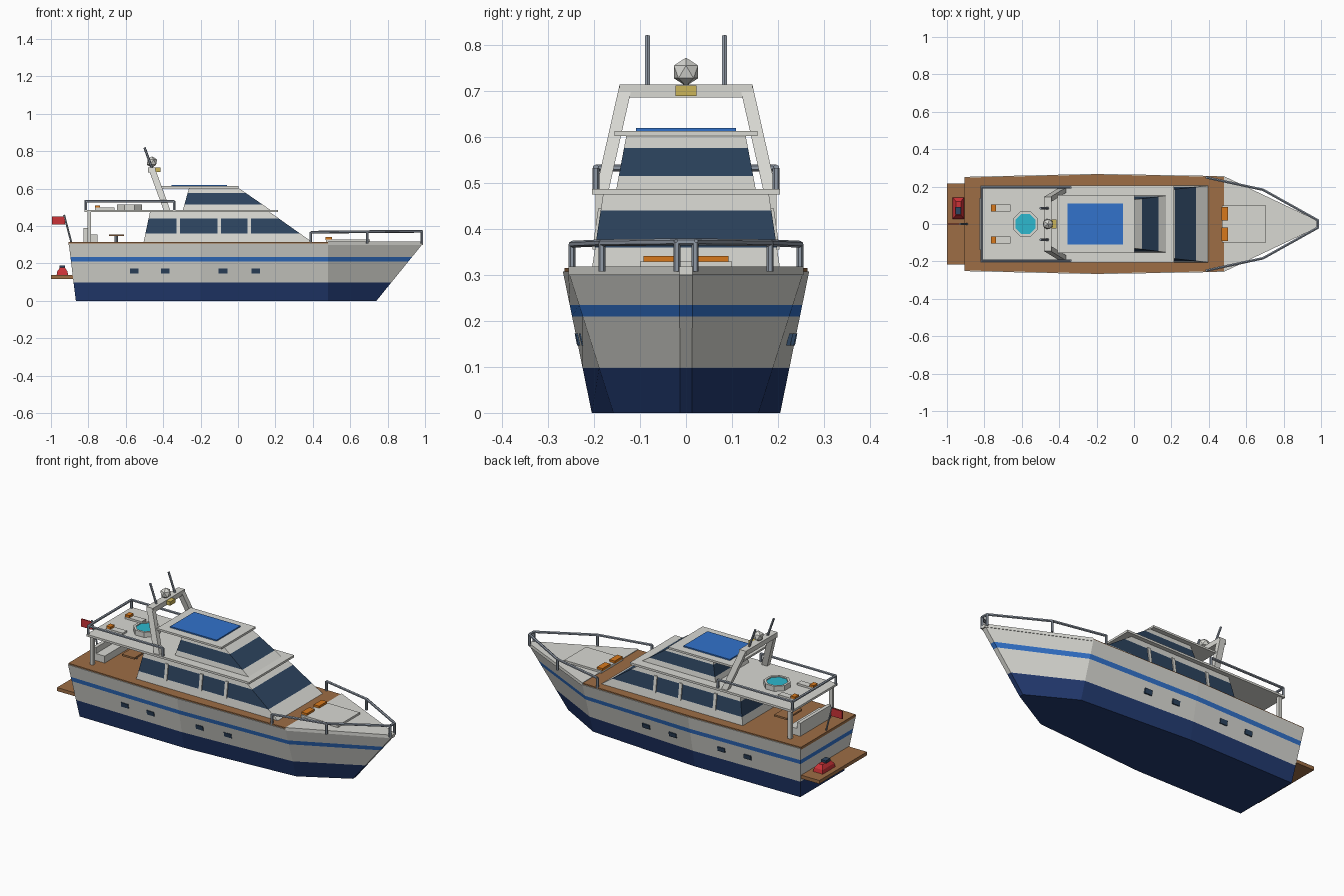
import bpy, bmesh, math
from mathutils import Vector, Matrix

cube = bpy.data.objects.get("Cube")
if cube:
    bpy.data.objects.remove(cube, do_unlink=True)


def material(name, r, g, b):
    m = bpy.data.materials.new(name)
    m.use_nodes = True
    m.diffuse_color = (r, g, b, 1)
    m.node_tree.nodes["Principled BSDF"].inputs["Base Color"].default_value = (r, g, b, 1)
    return m


WHITE = material("off_white", .69, .69, .65)
TEAK = material("teak", .34, .155, .06)
NAVY = material("navy_paint", .016, .042, .16)
GLASS = material("dark_glass", .026, .058, .115)
BLUE = material("bright_blue", .032, .17, .6)
ORANGE = material("orange", .68, .19, .012)
RED = material("red", .6, .032, .038)
WATER = material("turquoise", .026, .48, .62)
METAL = material("steel_grey", .28, .32, .38)
YELLOW = material("pale_yellow", .6, .46, .1)


def finish(name, bm, mats):
    bmesh.ops.recalc_face_normals(bm, faces=bm.faces[:])
    mesh = bpy.data.meshes.new(name)
    bm.to_mesh(mesh)
    bm.free()
    for m in mats:
        mesh.materials.append(m)
    ob = bpy.data.objects.new(name, mesh)
    bpy.context.collection.objects.link(ob)
    return ob


def loft(name, rings, bands):
    """Skin stacked rings of points; bands gives the material of each layer."""
    mats = list(dict.fromkeys(bands))
    bm = bmesh.new()
    vs = [[bm.verts.new(p) for p in ring] for ring in rings]
    n = len(vs[0])
    for low, high, mat in zip(vs, vs[1:], bands):
        for i in range(n):
            j = (i + 1) % n
            bm.faces.new((low[i], low[j], high[j], high[i])).material_index = mats.index(mat)
    bm.faces.new(vs[0]).material_index = mats.index(bands[0])
    bm.faces.new(vs[-1]).material_index = mats.index(bands[-1])
    return finish(name, bm, mats)


def rect(x0, x1, y0, y1, z):
    return [(x0, y0, z), (x1, y0, z), (x1, y1, z), (x0, y1, z)]


def box(name, x0, x1, y0, y1, z0, z1, mat):
    return loft(name, [rect(x0, x1, y0, y1, z0), rect(x0, x1, y0, y1, z1)], [mat])


def bars(name, pairs, r, mat, sides=6):
    """Straight round bars between pairs of points."""
    bm = bmesh.new()
    for a, b in pairs:
        a, b = Vector(a), Vector(b)
        d = b - a
        turn = d.to_track_quat('Z', 'Y').to_matrix().to_4x4()
        bmesh.ops.create_cone(bm, cap_ends=True, segments=sides, radius1=r, radius2=r,
                              depth=d.length, matrix=Matrix.Translation((a + b) / 2) @ turn)
    return finish(name, bm, [mat])


def chain(points):
    return list(zip(points, points[1:]))


def lerp(a, b, t):
    return a + (b - a) * t


# Hull: (x at keel, half width at keel, x at deck, half width at deck)
DECK = .308
STATIONS = [(-.867, .2, -.905, .252), (-.2, .205, -.2, .268),
            (.48, .158, .48, .256), (.74, .013, .99, .014)]


def plan(z, inset=0):
    t = z / DECK
    return [(lerp(a, c, t), lerp(b, d, t) - inset) for a, b, c, d in STATIONS]


def outline(points, z):
    return [(x, -y, z) for x, y in points] + [(x, y, z) for x, y in reversed(points)]


def hull_half(x, z):
    for (xa, ya), (xb, yb) in chain(plan(z)):
        if xa <= x <= xb:
            return lerp(ya, yb, (x - xa) / (xb - xa))
    return 0


loft("hull", [outline(plan(z), z) for z in (0, .098, .21, .235, DECK)],
     [NAVY, WHITE, BLUE, WHITE])
top = plan(DECK, .004)
loft("teak_deck", [outline(top[:3], z) for z in (.3, .315)], [TEAK])
loft("foredeck", [outline(plan(DECK)[2:], z) for z in (.3, .318)], [WHITE])

for side in (-1, 1):
    for k, x in enumerate((-.555, -.39, -.08, .095)):
        rings = []
        for z in (.147, .173):
            y = hull_half(x, z)
            rings.append(rect(x - .023, x + .023, side * (y - .004), side * (y + .005), z))
        loft(f"porthole_{k}_{'left' if side > 0 else 'right'}", rings, [GLASS])


# Cabins: tapered blocks with a glazed band
def cabin(name, z0, z1, low, high, glass_low, glass_high):
    rings = []
    for z in (z0, glass_low, glass_high, z1):
        back, front, half = [lerp(a, b, (z - z0) / (z1 - z0)) for a, b in zip(low, high)]
        rings.append(rect(back, front, -half, half, z))
    loft(name, rings, [WHITE, GLASS, WHITE])


cabin("main_cabin", .312, .478, (-.505, .4, .205), (-.47, .165, .18), .36, .44)
cabin("upper_cabin", .485, .602, (-.295, .175, .152), (-.262, .005, .13), .515, .576)
for side in (-1, 1):
    for k, x in enumerate((-.32, -.1, .06)):
        rings = [rect(x - .009, x + .009, side * (y - .012), side * (y + .006), z)
                 for z, y in ((.355, .198), (.445, .185))]
        loft(f"window_pillar_{k}_{'left' if side > 0 else 'right'}", rings, [WHITE])

box("flybridge_deck", -.82, .214, -.205, .205, .475, .487, WHITE)
box("roof", -.408, .003, -.156, .156, .602, .613, WHITE)
box("roof_pad", -.355, -.06, -.109, .109, .612, .62, BLUE)

# Radar arch with dome, lamp and aerials
for side in (-1, 1):
    rings = [[(x + dx, side * (y + dy), z) for dx, dy in
              ((-.018, -.014), (.018, -.014), (.018, .014), (-.018, .014))]
             for x, y, z in ((-.38, .182, .485), (-.463, .131, .712))]
    loft("arch_leg_" + ("left" if side > 0 else "right"), rings, [WHITE])
box("arch_beam", -.482, -.44, -.145, .145, .686, .714, WHITE)
bm = bmesh.new()
bmesh.ops.create_icosphere(bm, subdivisions=1, radius=.031,
                           matrix=Matrix.Translation((-.46, 0, .742)))
finish("radar_dome", bm, [WHITE])
box("arch_lamp", -.442, -.415, -.023, .023, .69, .712, YELLOW)
bars("aerials", [((-.46, y, .71), (-.5, y, .82)) for y in (-.084, .084)], .0065, METAL)

# Flybridge rail, deck supports and bow rail
rail = [(-.34, -.196, .533), (-.815, -.196, .533), (-.815, .196, .533), (-.34, .196, .533)]
bars("flybridge_rail", chain(rail) + [(p, (p[0], p[1], .48)) for p in rail], .0075, METAL)
for side in (-1, 1):
    box("deck_support_" + ("left" if side > 0 else "right"),
        -.805, -.785, side * .188 - .009, side * .188 + .009, .312, .476, WHITE)

half_rail = [(.39, .248, .367), (.69, .183, .37), (.982, .02, .372)]
bow = [(x, -y, z) for x, y, z in half_rail] + half_rail[::-1]
bars("bow_rail", chain(bow) + [(p, (p[0], p[1], .308)) for p in bow], .0075, METAL)

# Foredeck sun pad with cushions
box("foredeck_pad", .47, .705, -.1, .1, .315, .329, WHITE)
for side in (-1, 1):
    name = "left" if side > 0 else "right"
    box("bow_cushion_" + name, .467, .502, side * .02, side * .092, .326, .341, ORANGE)
    # Flybridge loungers
    box("lounger_" + name, -.765, -.66, side * .067, side * .105, .486, .498, WHITE)
    box("lounger_pillow_" + name, -.765, -.738, side * .068, side * .104, .497, .511, ORANGE)


# Hot tub: octagonal wall around water
def octagon(r, z):
    return [(-.58 + r * math.cos(a), r * math.sin(a), z)
            for a in (math.pi / 8 + k * math.pi / 4 for k in range(8))]


loft("hot_tub", [octagon(.072, .486), octagon(.072, .516), octagon(.058, .516),
                 octagon(.058, .5)], [WHITE] * 3)
loft("hot_tub_water", [octagon(.0575, .5), octagon(.0575, .511)], [WATER])

# Aft deck bench and table
box("bench_back", -.825, -.805, -.14, .14, .313, .39, WHITE)
box("bench_seat", -.806, -.75, -.14, .14, .313, .355, WHITE)
box("table_top", -.69, -.61, -.07, .07, .346, .356, TEAK)
bars("table_leg", [((-.65, 0, .31), (-.65, 0, .348))], .009, METAL, 8)

# Swim platform with water scooter
box("swim_platform", -1, -.868, -.216, .216, .117, .137, TEAK)
loft("scooter_body", [rect(-.97, -.908, .027, .143, .137), rect(-.966, -.912, .032, .138, .158),
                      rect(-.952, -.926, .048, .12, .178)], [RED, RED])
box("scooter_seat", -.954, -.924, .052, .092, .172, .19, GLASS)

# Stern flag
bars("flag_pole", [((-.89, 0, .308), (-.93, 0, .46))], .005, METAL)
box("flag", -.995, -.924, -.003, .003, .407, .452, RED)
